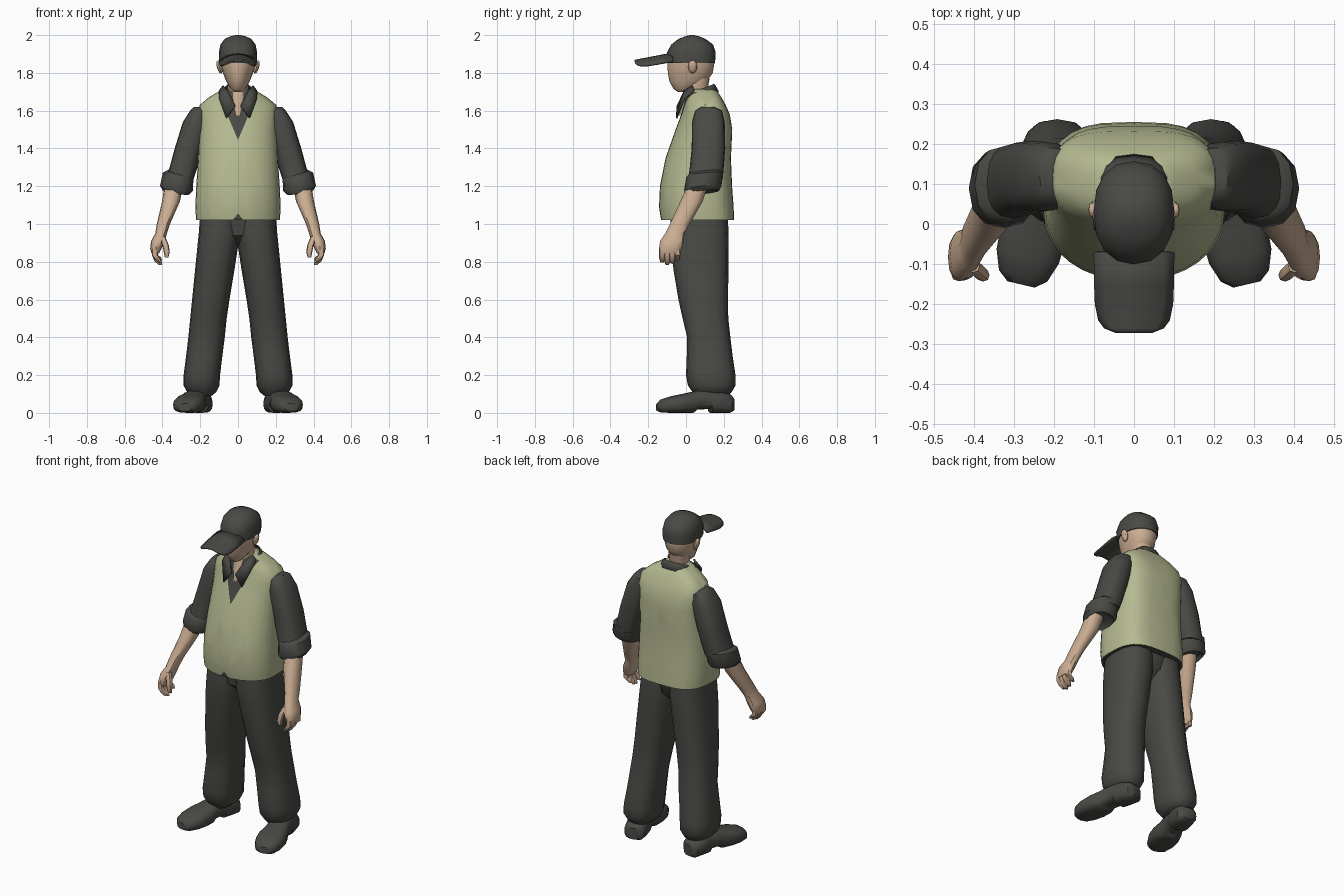
import bpy, bmesh, math
from mathutils import Vector, Matrix

if "Cube" in bpy.data.objects:
    bpy.data.objects.remove(bpy.data.objects["Cube"])


def material(name, rgb):
    m = bpy.data.materials.new(name)
    m.diffuse_color = (*rgb, 1)
    m.use_nodes = True
    m.node_tree.nodes["Principled BSDF"].inputs["Base Color"].default_value = m.diffuse_color
    return m


DARK = material("charcoal_cloth", (0.066, 0.066, 0.060))
OLIVE = material("pale_olive", (0.46, 0.485, 0.28))
SKIN = material("skin", (0.60, 0.42, 0.29))


def finish(bm, name, mats, mirror=False, thick=0):
    bmesh.ops.recalc_face_normals(bm, faces=bm.faces)
    me = bpy.data.meshes.new(name)
    bm.to_mesh(me)
    bm.free()
    ob = bpy.data.objects.new(name, me)
    bpy.context.collection.objects.link(ob)
    for m in mats:
        me.materials.append(m)
    if thick:
        s = ob.modifiers.new("thickness", 'SOLIDIFY')
        s.thickness = thick
        s.offset = 0
    if mirror:
        ob.modifiers.new("mirror", 'MIRROR').use_mirror_merge = False
    return ob


def loft_mesh(rings, n=16, ef=2.3, eb=2.3, tx=0, ty=0, caps=True):
    """Rings are (z, x0, x1, y0, y1[, widest y]); ef/eb round the front/back, tx/ty tilt."""
    bm = bmesh.new()
    loops = []
    for z, x0, x1, y0, y1, *mid in rings:
        cx, rx, cy = (x0 + x1) / 2, (x1 - x0) / 2, (mid[0] if mid else (y0 + y1) / 2)
        loop = []
        for i in range(n):
            a = math.tau * i / n
            c, s = math.cos(a), math.sin(a)
            p = 2 / (eb if s > 0 else ef)
            x = rx * math.copysign(abs(c) ** p, c)
            y = (y1 - cy if s > 0 else cy - y0) * math.copysign(abs(s) ** p, s)
            loop.append(bm.verts.new((cx + x, cy + y, z + tx * x + ty * y)))
        loops.append(loop)
    for a, b in zip(loops, loops[1:]):
        for i in range(n):
            j = (i + 1) % n
            bm.faces.new((a[i], a[j], b[j], b[i]))
    if caps:
        bm.faces.new(loops[0])
        bm.faces.new(loops[-1])
    return bm


def loft(name, rings, mat, mirror=False, thick=0, **kw):
    return finish(loft_mesh(rings, **kw), name, [mat], mirror, thick)


def sym(rings):
    """Expand (z, half width, y0, y1, ...) to rings centred on x = 0."""
    return [(z, -w, w, *r) for z, w, *r in rings]


# Vest, with the shirt V and the hem notch cut into its front
bm = loft_mesh(sym([
    (1.02, .222, -.132, .255, .03), (1.09, .226, -.143, .252, .03),
    (1.20, .221, -.138, .244, .03), (1.35, .211, -.108, .238, .05),
    (1.50, .204, -.055, .245, .08), (1.58, .210, -.025, .232, .10),
    (1.63, .203, -.012, .210, .10), (1.67, .155, -.004, .188, .10),
    (1.70, .105, .004, .168, .09), (1.715, .075, .02, .15, .09)]),
    n=32, ef=2.1, eb=3.2)
for z, slope in ((1.445, 2.35), (1.055, -1.2)):
    for side in (1, -1):
        bmesh.ops.bisect_plane(bm, geom=bm.verts[:] + bm.edges[:] + bm.faces[:],
                               plane_co=(0, 0, z), plane_no=(side * slope, 0, -1))
for f in bm.faces:
    c = f.calc_center_median()
    v_neck = c.z > 1.445 + 2.35 * abs(c.x)
    notch = c.z < 1.055 - 1.2 * abs(c.x)
    f.material_index = int(c.y < .05 and (v_neck or notch) or c.z < 1.021)
finish(bm, "vest", [OLIVE, DARK])

# Trousers
loft("trouser_leg", [
    (1.05, -.01, .20, -.08, .22), (.95, -.01, .208, -.085, .226),
    (.88, 0, .215, -.082, .226), (.75, .02, .228, -.065, .225),
    (.60, .045, .243, -.04, .222), (.50, .06, .253, -.018, .224),
    (.40, .07, .263, .006, .235), (.30, .083, .275, .004, .247),
    (.20, .095, .288, 0, .262), (.145, .098, .288, .01, .262),
    (.11, .115, .27, .035, .242), (.09, .14, .24, .05, .22)],
    DARK, mirror=True, ef=2.5, eb=2.5)
loft("pelvis", sym([(.89, .05, 0, .15), (.94, .13, -.06, .20), (1.05, .17, -.075, .22)]),
     DARK, ef=2.6, eb=2.6)

# Shoes, lofted from heel to toe with a raised arch
bm = loft_mesh([(t, -w, w, lo, hi) for t, w, lo, hi in (
    (0, .035, .01, .08), (.02, .06, 0, .10), (.08, .066, 0, .125), (.125, .063, 0, .125),
    (.13, .062, .02, .125), (.20, .066, .018, .118), (.22, .07, 0, .113),
    (.28, .083, 0, .10), (.34, .08, 0, .088), (.39, .062, .002, .072),
    (.412, .035, .01, .05))], ef=3, eb=2.6)
heel, toe = Vector((.188, .25, 0)), Vector((.283, -.155, 0))
along, up = (toe - heel).normalized(), Vector((0, 0, 1))
frame = Matrix((along.cross(up), up, along)).transposed().to_4x4()
bm.transform(Matrix.Translation(heel) @ frame)
finish(bm, "shoe", [DARK], mirror=True)

# Sleeves and rolled cuffs
loft("sleeve", [
    (1.62, .18, .235, .08, .15), (1.60, .15, .253, .05, .19),
    (1.54, .15, .292, .032, .205), (1.40, .19, .335, .03, .208),
    (1.30, .215, .362, .02, .20), (1.24, .235, .38, .012, .195)],
    DARK, mirror=True, ef=2.6, eb=2.6)
loft("rolled_cuff", [
    (1.275, .25, .375, .02, .185), (1.26, .236, .398, .002, .196),
    (1.19, .238, .413, -.01, .188), (1.168, .255, .398, 0, .175),
    (1.19, .28, .385, .015, .15)],
    DARK, mirror=True, n=12, tx=.14, ty=.1)

# Forearm, palm, fingers and thumb
loft("forearm_and_palm", [
    (1.23, .285, .385, .02, .125), (1.12, .307, .402, -.03, .088),
    (1.00, .36, .43, -.085, .02), (.95, .376, .438, -.11, -.008),
    (.91, .388, .46, -.137, -.012), (.87, .405, .465, -.143, -.022),
    (.845, .418, .458, -.138, -.035)], SKIN, mirror=True, n=12)


def digit(name, points, r):
    rings = [(z, x - r * k, x + r * k, y - r * k, y + r * k)
             for (x, y, z), k in zip(points, (1, 1.05, 1, .55))]
    loft(name, rings, SKIN, mirror=True, n=8)


for i, tip in enumerate((.795, .783, .790, .808)):
    y = -.126 + i * .027
    digit(f"finger_{i + 1}", [(.441, y, .87), (.440, y, .835),
                              (.425, y, tip + .018), (.410, y, tip)], .0155)
digit("thumb", [(.402, -.105, .935), (.384, -.122, .89),
                (.377, -.128, .85), (.378, -.128, .822)], .016)

# Neck, head and ears
loft("neck", sym([(1.575, .02, -.036, .08), (1.64, .04, -.024, .10),
                  (1.70, .053, 0, .112), (1.77, .058, .01, .125)]), SKIN)
loft("head", sym([
    (1.70, .022, -.045, .0), (1.715, .04, -.066, .04), (1.755, .062, -.088, .11, .03),
    (1.80, .08, -.096, .142, .03), (1.85, .094, -.099, .15, .03),
    (1.90, .09, -.092, .145, .03)]), SKIN, ef=1.9, eb=2.2)
bm = bmesh.new()
bmesh.ops.create_uvsphere(bm, u_segments=8, v_segments=6, radius=1)
bm.transform(Matrix.Translation((.098, .035, 1.832)) @ Matrix.Rotation(.25, 4, 'Y')
             @ Matrix.Diagonal((.014, .024, .036, 1)))
finish(bm, "ear", [SKIN], mirror=True)

# Cap crown and arched visor
loft("cap_crown", sym([
    (1.852, .099, -.099, .154, .03), (1.91, .101, -.100, .157, .03),
    (1.95, .093, -.078, .143, .03), (1.98, .070, -.040, .103, .03),
    (1.995, .038, 0, .065), (2.0, .012, .02, .04)]), DARK)
bm = bmesh.new()
rows = []
for y, w in ((-.07, .098), (-.15, .097), (-.20, .095), (-.24, .087), (-.26, .072), (-.271, .045)):
    rows.append([bm.verts.new((w * k / 4, y, 1.897 + (y + .1) * .19 - .043 * (w * k / .4) ** 2))
                 for k in range(-4, 5)])
for a, b in zip(rows, rows[1:]):
    for k in range(8):
        bm.faces.new((a[k], a[k + 1], b[k + 1], b[k]))
finish(bm, "cap_visor", [DARK], thick=.01)

# Shirt collar band and pointed flaps
loft("collar_band", sym([(1.665, .10, .008, .172), (1.705, .082, .012, .152),
                         (1.712, .076, .016, .146)]),
     DARK, ty=.42, caps=False, thick=.006)
bm = bmesh.new()
flap = [bm.verts.new(p) for p in (
    (.078, .035, 1.732), (.052, -.010, 1.70), (.014, -.045, 1.625),
    (.062, -.050, 1.56), (.100, -.008, 1.665), (.098, .04, 1.705))]
bm.faces.new((flap[1], flap[2], flap[3], flap[4]))
bm.faces.new((flap[0], flap[1], flap[4], flap[5]))
finish(bm, "collar_flap", [DARK], mirror=True, thick=.009)

# Smooth shading with kept creases
bpy.ops.object.select_all(action='SELECT')
bpy.context.view_layer.objects.active = bpy.context.scene.objects[0]
bpy.ops.object.shade_smooth_by_angle(angle=math.radians(40))
